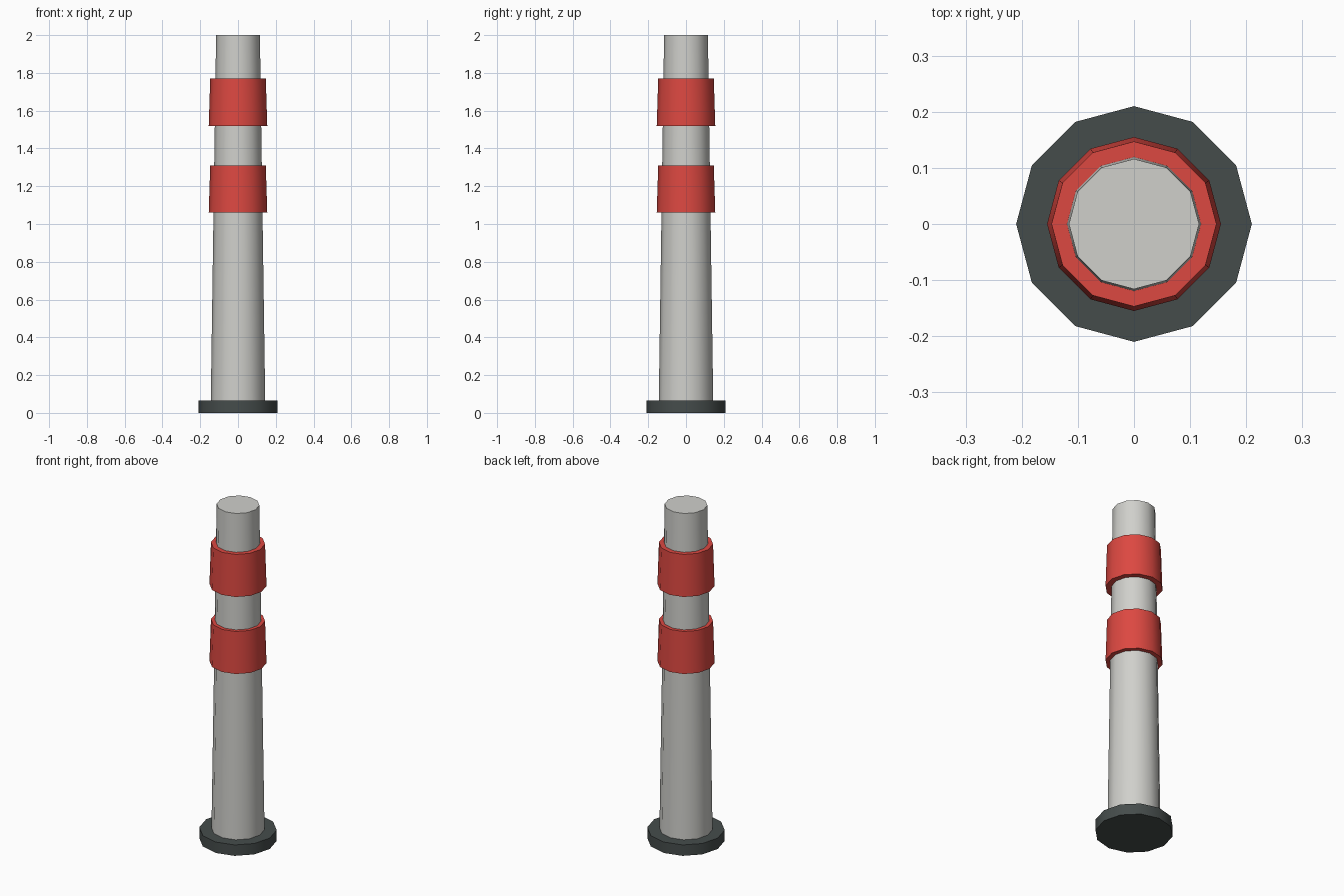
import bpy
import math

cube = bpy.data.objects.get("Cube")
if cube:
    bpy.data.objects.remove(cube, do_unlink=True)

SIDES = 12


def make_material(name, rgb):
    mat = bpy.data.materials.new(name)
    mat.use_nodes = True
    color = (*rgb, 1.0)
    mat.diffuse_color = color
    for node in mat.node_tree.nodes:
        if node.type == 'BSDF_PRINCIPLED':
            node.inputs["Base Color"].default_value = color
    return mat


def tapered_cylinder(name, r_bottom, r_top, z_bottom, z_top, mat):
    """Closed twelve-sided cylinder with smooth sides and sharp rims."""
    bpy.ops.mesh.primitive_cone_add(
        vertices=SIDES, radius1=r_bottom, radius2=r_top,
        depth=z_top - z_bottom, location=(0, 0, (z_bottom + z_top) / 2))
    obj = bpy.context.object
    obj.name = name
    obj.data.materials.append(mat)
    bpy.ops.object.shade_smooth_by_angle(angle=math.radians(40))
    return obj


grey = make_material("light grey", (0.63, 0.63, 0.60))
red = make_material("red", (0.72, 0.065, 0.053))
dark = make_material("dark rubber grey", (0.060, 0.073, 0.071))

# Foot plate
tapered_cylinder("base", 0.21, 0.21, 0.0, 0.065, dark)

# Slim tapering post, seated just inside the base
tapered_cylinder("post", 0.145, 0.116, 0.002, 2.0, grey)

# Two raised collars
for name, z in (("lower_band", 1.06), ("upper_band", 1.52)):
    tapered_cylinder(name, 0.155, 0.147, z, z + 0.25, red)
